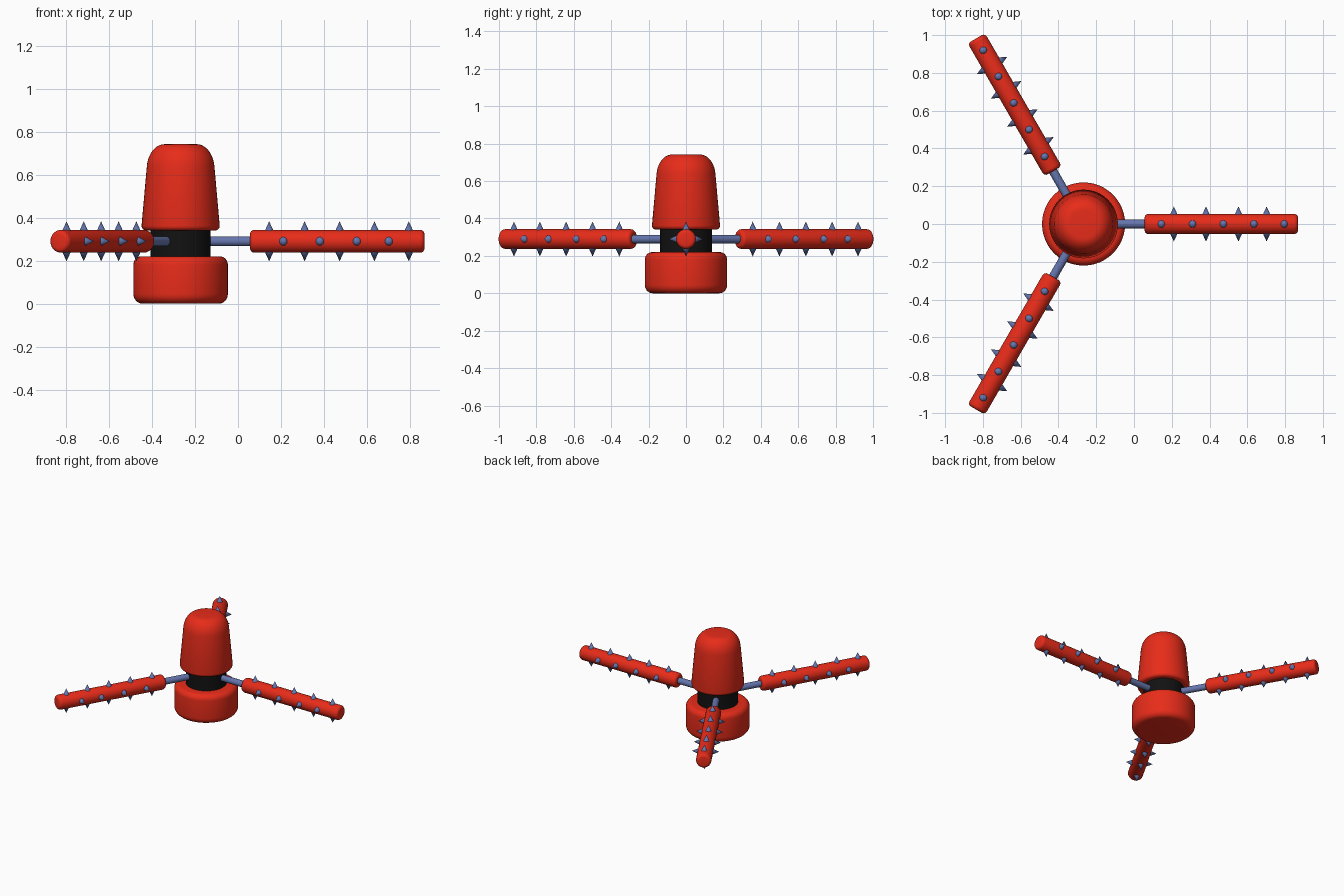
import bpy, bmesh
from math import cos, sin, pi, radians
from mathutils import Matrix, Vector

if "Cube" in bpy.data.objects:
    bpy.data.objects.remove(bpy.data.objects["Cube"])

CX, ARM_Z = -0.267, 0.29


def material(name, rgb):
    m = bpy.data.materials.new(name)
    m.diffuse_color = (*rgb, 1)
    m.use_nodes = True
    m.node_tree.nodes["Principled BSDF"].inputs["Base Color"].default_value = m.diffuse_color
    return m


RED = material("red", (0.80, 0.025, 0.01))
BLUE = material("steel_blue", (0.13, 0.18, 0.42))
BLACK = material("black", (0.006, 0.006, 0.006))


def finish(name, bm, mat, matrix):
    bmesh.ops.recalc_face_normals(bm, faces=bm.faces)
    me = bpy.data.meshes.new(name)
    bm.to_mesh(me)
    bm.free()
    me.materials.append(mat)
    ob = bpy.data.objects.new(name, me)
    ob.matrix_world = matrix
    bpy.context.collection.objects.link(ob)
    bpy.ops.object.select_all(action='DESELECT')
    ob.select_set(True)
    bpy.context.view_layer.objects.active = ob
    bpy.ops.object.shade_smooth_by_angle(angle=radians(35))
    return ob


def fillet(r, z, rr, rz, start, end, n=6):
    """Elliptical corner of a profile, centred on (r, z)."""
    angles = [radians(start + (end - start) * i / n) for i in range(n + 1)]
    return [(r + rr * cos(a), z + rz * sin(a)) for a in angles]


def lathe(name, profile, mat, matrix, sides=48):
    """Closed solid of revolution about local z."""
    bm = bmesh.new()
    rings = [[bm.verts.new((r * cos(2 * pi * i / sides), r * sin(2 * pi * i / sides), z))
              for i in range(sides)] for r, z in profile]
    for a, b in zip(rings, rings[1:]):
        for i in range(sides):
            j = (i + 1) % sides
            bm.faces.new((a[i], a[j], b[j], b[i]))
    bm.faces.new(rings[0][::-1])
    bm.faces.new(rings[-1])
    return finish(name, bm, mat, matrix)


# Central body: base, neck and domed head
body = Matrix.Translation((CX, 0, 0))
lathe("base", fillet(0.178, 0.045, 0.042, 0.045, -90, 0)
      + fillet(0.182, 0.18, 0.038, 0.04, 0, 90), RED, body)
lathe("neck", [(0.14, 0.20), (0.14, 0.36)], BLACK, body)
lathe("head", fillet(0.16, 0.362, 0.022, 0.022, -90, 0, 4)
      + fillet(0.075, 0.625, 0.083, 0.117, 4, 90, 10), RED, body)

# Three arms, each an axle, a roller and four rows of spikes (local z points outward)
for k in range(3):
    arm = (Matrix.Translation((CX, 0, ARM_Z)) @ Matrix.Rotation(k * 2 * pi / 3, 4, 'Z')
           @ Matrix.Rotation(pi / 2, 4, 'Y'))
    lathe(f"axle_{k + 1}", [(0.023, 0.10), (0.023, 0.36)], BLUE, arm, 24)
    lathe(f"roller_{k + 1}", fillet(0.033, 0.343, 0.02, 0.02, -90, 0, 4)
          + fillet(0.033, 1.115, 0.02, 0.02, 0, 90, 4), RED, arm, 32)

    bm = bmesh.new()
    rows = [((1, 0), (0.412, 0.577, 0.740, 0.902, 1.062)),   # top and bottom
            ((0, 1), (0.478, 0.648, 0.82, 0.969))]           # both sides
    for (dx, dy), stations in rows:
        for side in (1, -1):
            out = Vector((dx, dy, 0)) * side
            turn = out.to_track_quat('Z', 'Y').to_matrix().to_4x4()
            for s in stations:
                place = Matrix.Translation(out * 0.070 + Vector((0, 0, s))) @ turn
                bmesh.ops.create_cone(bm, cap_ends=True, segments=16, radius1=0.021,
                                      radius2=0.0, depth=0.046, matrix=place)
    bmesh.ops.remove_doubles(bm, verts=bm.verts, dist=1e-5)
    finish(f"spikes_{k + 1}", bm, BLUE, arm)
